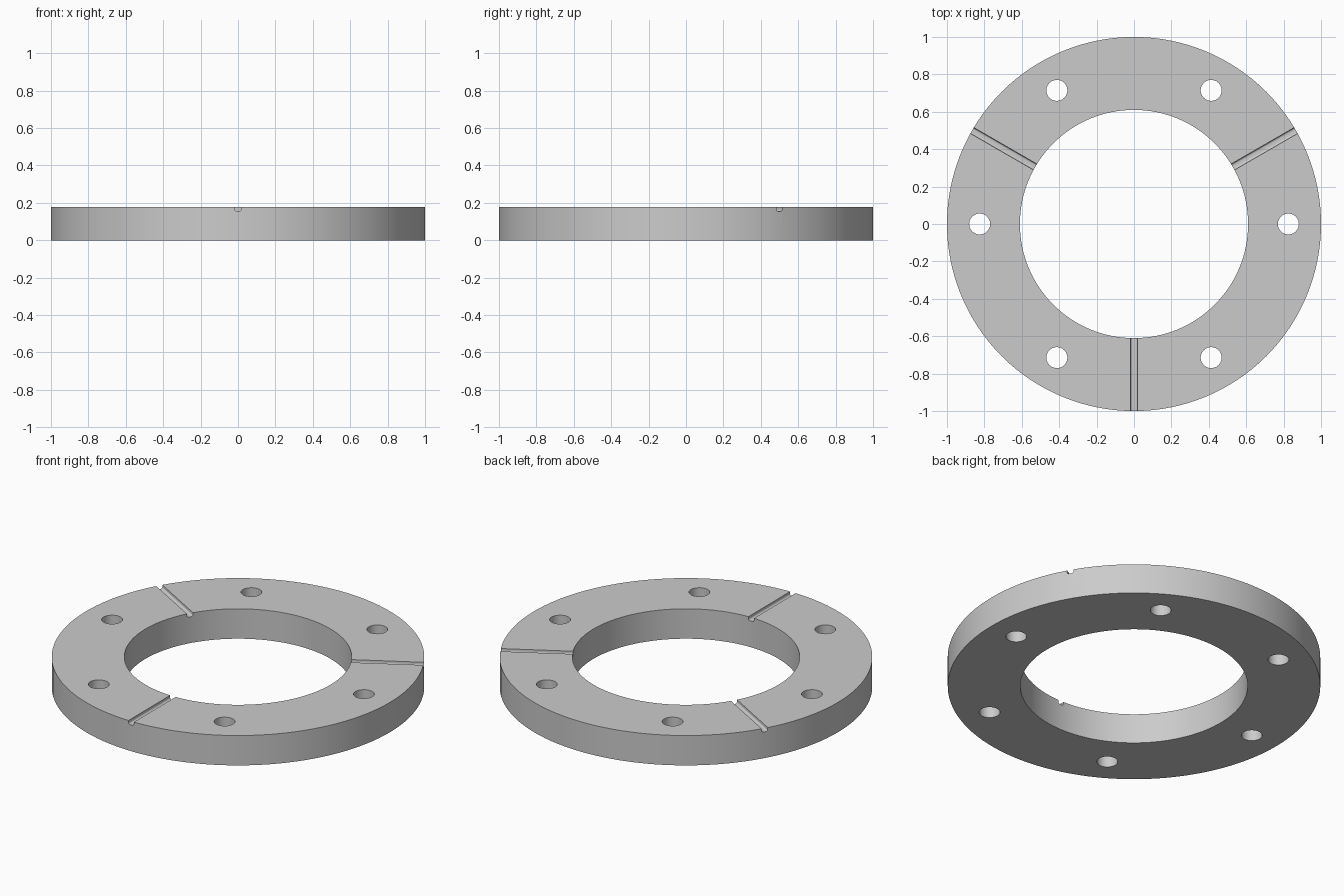
import bpy, bmesh
from math import sin, cos, pi, radians
from mathutils import Matrix

if "Cube" in bpy.data.objects:
    bpy.data.objects.remove(bpy.data.objects["Cube"])

HEIGHT = 0.177


def cylinder(name, radius, depth, loc, sides):
    bpy.ops.mesh.primitive_cylinder_add(vertices=sides, radius=radius, depth=depth, location=loc)
    ob = bpy.context.object
    ob.name = name
    return ob


def groove_cutter(angle, half=0.018, deep=0.022, r=0.011):
    # U-shaped section with rounded bottom corners, swept outward along the radius
    z = HEIGHT - deep
    section = [(half, HEIGHT + 0.05), (-half, HEIGHT + 0.05)]
    for cx, start in ((-half + r, 180), (half - r, 270)):
        for i in range(7):
            a = radians(start + 15 * i)
            section.append((cx + r * cos(a), z + r + r * sin(a)))
    bm = bmesh.new()
    face = bm.faces.new([bm.verts.new((0.5, y, h)) for y, h in section])
    out = bmesh.ops.extrude_face_region(bm, geom=[face])
    moved = [v for v in out["geom"] if isinstance(v, bmesh.types.BMVert)]
    bmesh.ops.translate(bm, vec=(0.6, 0, 0), verts=moved)
    bmesh.ops.recalc_face_normals(bm, faces=bm.faces)
    bm.transform(Matrix.Rotation(angle, 4, "Z"))
    me = bpy.data.meshes.new("groove_cutter")
    bm.to_mesh(me)
    bm.free()
    ob = bpy.data.objects.new("groove_cutter", me)
    bpy.context.collection.objects.link(ob)
    return ob


# Flange body, bore, six bolt holes and three radial grooves
ring = cylinder("flange_ring", 1.0, HEIGHT, (0, 0, HEIGHT / 2), 128)
cutters = [cylinder("bore_cutter", 0.61, 1, (0, 0, 0), 128)]
for i in range(6):
    a = i * pi / 3
    cutters.append(cylinder("bolt_hole_cutter", 0.056, 1, (0.825 * cos(a), 0.825 * sin(a), 0), 40))
cutters += [groove_cutter(radians(d)) for d in (30, 150, 270)]

# Cut everything and remove the cutters
bpy.ops.object.select_all(action="DESELECT")
bpy.context.view_layer.objects.active = ring
ring.select_set(True)
for c in cutters:
    c.hide_render = True
    mod = ring.modifiers.new("cut", "BOOLEAN")
    mod.operation = "DIFFERENCE"
    mod.solver = "EXACT"
    mod.object = c
    bpy.ops.object.modifier_apply(modifier=mod.name)
for c in cutters:
    bpy.data.objects.remove(c, do_unlink=True)

bpy.ops.object.shade_smooth_by_angle(angle=radians(30))
